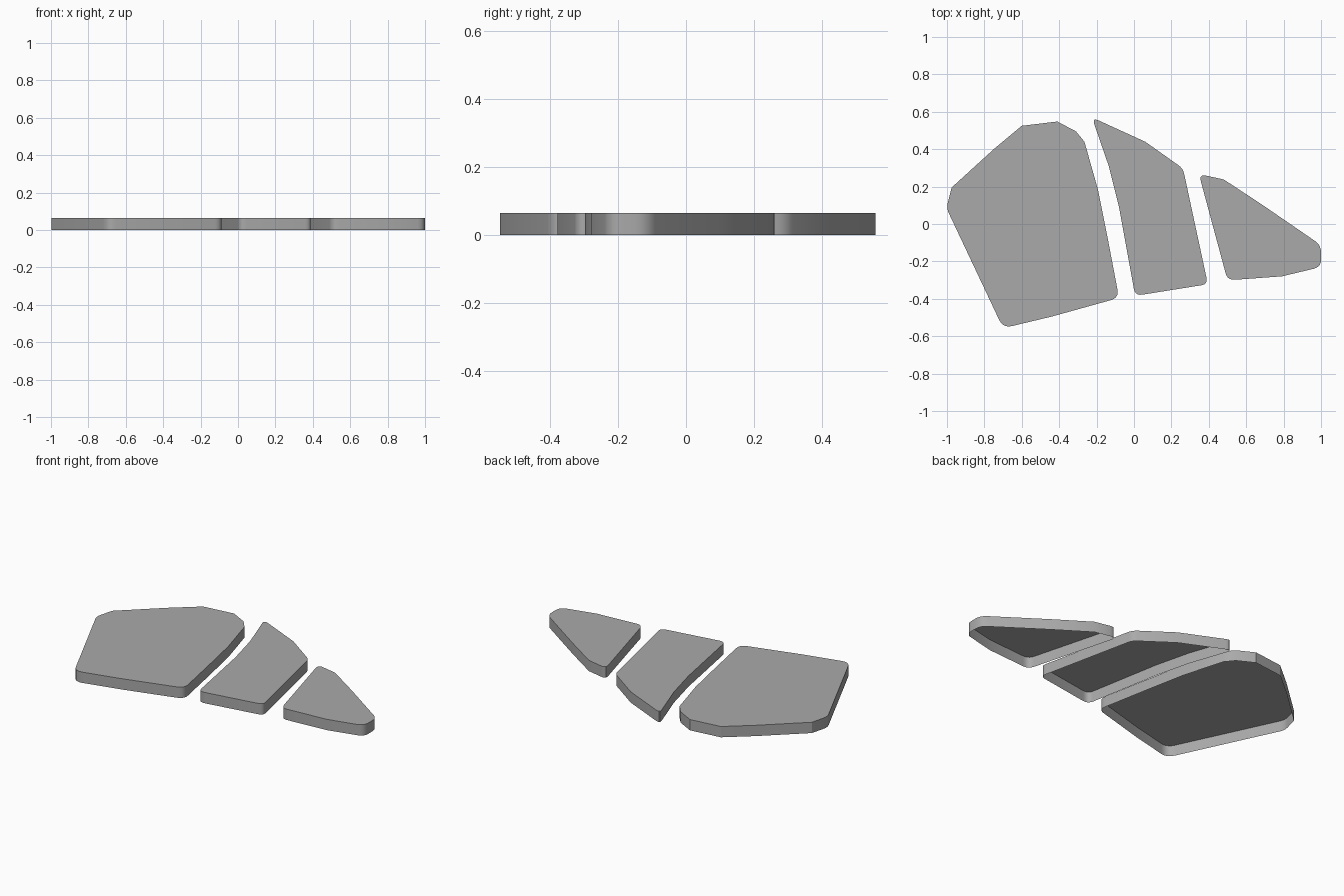
import bpy
import bmesh
from mathutils import Vector

HEIGHT = 0.065
ARC_STEPS = 5

default_cube = bpy.data.objects.get("Cube")
if default_cube:
    bpy.data.objects.remove(default_cube, do_unlink=True)

# One plain grey for every plate
grey = bpy.data.materials.new("plain grey")
grey.use_nodes = True
colour = (0.4, 0.4, 0.4, 1)
grey.diffuse_color = colour
grey.node_tree.nodes["Principled BSDF"].inputs["Base Color"].default_value = colour


def rounded_outline(corners):
    """Replace each corner (x, y, cut) having a cut length by a soft arc."""
    outline = []
    for i, (x, y, cut) in enumerate(corners):
        corner = Vector((x, y))
        if not cut:
            outline.append(corner)
            continue
        before = Vector(corners[i - 1][:2])
        after = Vector(corners[(i + 1) % len(corners)][:2])
        start = corner + (before - corner).normalized() * cut
        end = corner + (after - corner).normalized() * cut
        for step in range(ARC_STEPS + 1):
            t = step / ARC_STEPS
            outline.append(start.lerp(corner, t).lerp(corner.lerp(end, t), t))
    return outline


def make_plate(name, corners):
    """Build a flat lid with a thin skirt down to the ground, open underneath."""
    outline = rounded_outline(corners)[::-1]
    bm = bmesh.new()
    top = [bm.verts.new((p.x, p.y, HEIGHT)) for p in outline]
    base = [bm.verts.new((p.x, p.y, 0)) for p in outline]
    bm.faces.new(top)
    for i in range(len(outline)):
        bm.faces.new((top[i - 1], base[i - 1], base[i], top[i]))
    mesh = bpy.data.meshes.new(name)
    bm.to_mesh(mesh)
    bm.free()
    mesh.materials.append(grey)
    plate = bpy.data.objects.new(name, mesh)
    bpy.context.collection.objects.link(plate)

    # Soft corner arcs, crisp rim
    bpy.ops.object.select_all(action="DESELECT")
    plate.select_set(True)
    bpy.context.view_layer.objects.active = plate
    bpy.ops.object.shade_smooth_by_angle()


# Large plate on the right
make_plate("large_plate", [
    (-.6, .525, 0), (-.41, .548, 0), (-.31, .495, 0), (-.265, .44, 0),
    (-.193, .185, 0), (-.14, -.08, 0), (-.08, -.395, .045),
    (-.44, -.495, 0), (-.7, -.557, .05), (-1.003, .085, .03),
    (-.975, .195, 0), (-.75, .4, 0),
])

# Curved plate in the middle
make_plate("middle_plate", [
    (-.225, .57, .04), (.06, .44, 0), (.262, .297, .03),
    (.395, -.322, .035), (.006, -.384, .04), (-.08, .09, 0),
    (-.134, .307, 0),
])

# Small tapering plate on the left
make_plate("small_plate", [
    (.347, .267, .04), (.48, .238, 0), (.684, .104, 0),
    (1, -.113, .04), (1, -.23, .04), (.79, -.28, 0), (.5, -.301, .04),
])
